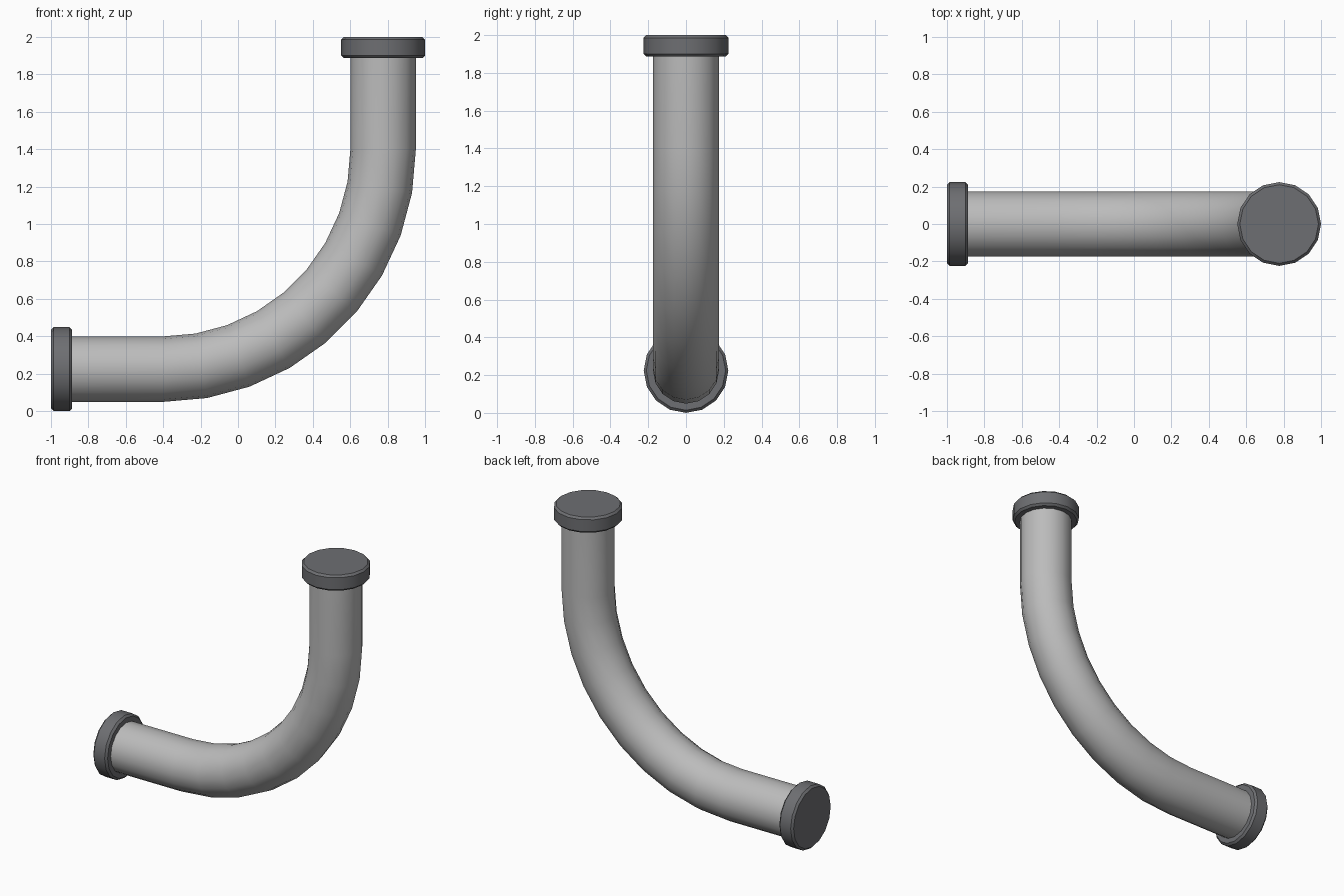
import bpy, bmesh, math
from mathutils import Vector

if "Cube" in bpy.data.objects:
    bpy.data.objects.remove(bpy.data.objects["Cube"])

SIDES = 16
PIPE_R, FLANGE_R, FLANGE_T, BEVEL = 0.175, 0.224, 0.113, 0.014
AXIS_Z, AXIS_X = 0.224, 0.776      # centre lines of the two straight runs
BEND_R = 1.176


def material(name, rgb):
    m = bpy.data.materials.new(name)
    m.diffuse_color = (*rgb, 1)
    m.use_nodes = True
    m.node_tree.nodes["Principled BSDF"].inputs["Base Color"].default_value = m.diffuse_color
    return m


def sweep(name, stations, mat):
    """Skin circular rings given as (centre, tangent angle in xz, radius)."""
    bm = bmesh.new()
    rings = []
    for (x, z), ang, r in stations:
        up = Vector((-math.sin(ang), 0, math.cos(ang)))
        ring = []
        for i in range(SIDES):
            a = 2 * math.pi * i / SIDES
            p = Vector((x, 0, z)) + r * (math.cos(a) * up + math.sin(a) * Vector((0, 1, 0)))
            ring.append(bm.verts.new(p))
        rings.append(ring)
    for a, b in zip(rings, rings[1:]):
        for i in range(SIDES):
            j = (i + 1) % SIDES
            bm.faces.new((a[i], a[j], b[j], b[i]))
    bm.faces.new(rings[0])
    bm.faces.new(rings[-1])
    bmesh.ops.recalc_face_normals(bm, faces=bm.faces)
    me = bpy.data.meshes.new(name)
    bm.to_mesh(me)
    bm.free()
    me.materials.append(mat)
    ob = bpy.data.objects.new(name, me)
    bpy.context.collection.objects.link(ob)
    bpy.ops.object.select_all(action='DESELECT')
    ob.select_set(True)
    bpy.context.view_layer.objects.active = ob
    bpy.ops.object.shade_smooth_by_angle(angle=math.radians(35))
    return ob


pipe_grey = material("pipe grey", (0.5, 0.5, 0.5))
flange_grey = material("dark flange grey", (0.155, 0.158, 0.168))

# Pipe: straight run, quarter bend in nine steps, straight riser
cx, cz = AXIS_X - BEND_R, AXIS_Z + BEND_R
path = [((-0.95, AXIS_Z), 0, PIPE_R)]
for k in range(10):
    t = math.radians(10 * k)
    path.append(((cx + BEND_R * math.sin(t), cz - BEND_R * math.cos(t)), t, PIPE_R))
path.append(((AXIS_X, 1.95), math.pi / 2, PIPE_R))
sweep("bent_pipe", path, pipe_grey)

# Flanges: discs with chamfered rims
profile = [(0, FLANGE_R - BEVEL), (BEVEL, FLANGE_R),
           (FLANGE_T - BEVEL, FLANGE_R), (FLANGE_T, FLANGE_R - BEVEL)]
sweep("inlet_flange", [((-1 + d, AXIS_Z), 0, r) for d, r in profile], flange_grey)
sweep("outlet_flange", [((AXIS_X, 2 - d), math.pi / 2, r) for d, r in profile], flange_grey)
